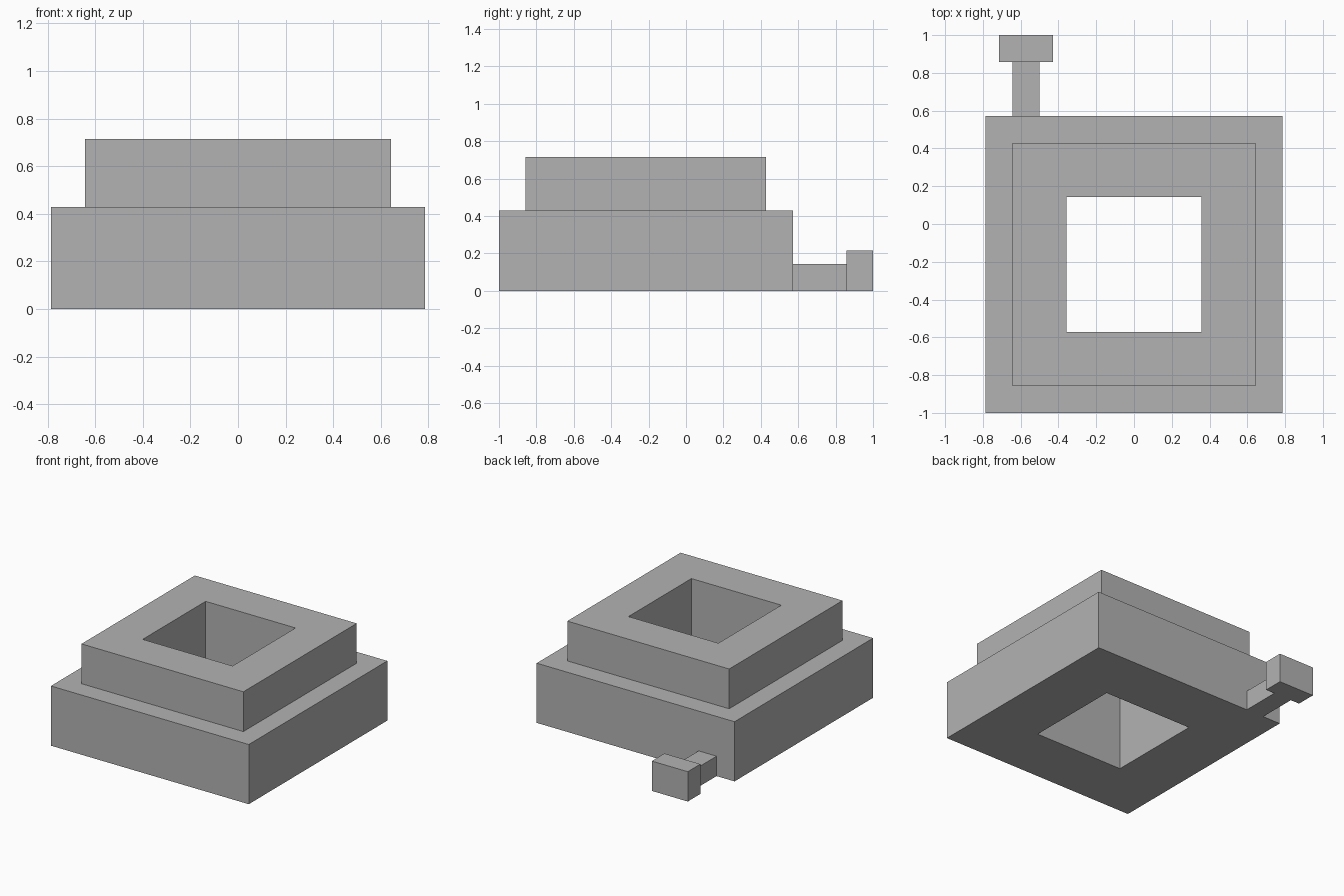
import bpy
import bmesh

cube = bpy.data.objects.get("Cube")
if cube:
    bpy.data.objects.remove(cube, do_unlink=True)

U = 1 / 14  # design grid: the longest side is 28 units

# Single grey material
grey = bpy.data.materials.new("plain grey")
grey.use_nodes = True
colour = (0.45, 0.45, 0.45, 1)
grey.diffuse_color = colour
grey.node_tree.nodes["Principled BSDF"].inputs["Base Color"].default_value = colour


def finish(name, bm):
    bmesh.ops.recalc_face_normals(bm, faces=bm.faces)
    mesh = bpy.data.meshes.new(name)
    bm.to_mesh(mesh)
    bm.free()
    mesh.materials.append(grey)
    obj = bpy.data.objects.new(name, mesh)
    bpy.context.collection.objects.link(obj)
    return obj


def stepped_ring(name, centre_y, profile):
    """Sweep a closed (half width, height) profile around a square."""
    bm = bmesh.new()
    corners = ((-1, -1), (1, -1), (1, 1), (-1, 1))
    loops = [[bm.verts.new((sx * r * U, (centre_y + sy * r) * U, z * U))
              for sx, sy in corners] for r, z in profile]
    for i, low in enumerate(loops):
        high = loops[(i + 1) % len(loops)]
        for k in range(4):
            n = (k + 1) % 4
            bm.faces.new((low[k], low[n], high[n], high[k]))
    return finish(name, bm)


def box(name, x, y, z):
    """Box spanning the given (min, max) ranges in grid units."""
    bm = bmesh.new()
    bmesh.ops.create_cube(bm, size=1)
    for v in bm.verts:
        v.co = [(a + b) / 2 * U + c * (b - a) * U
                for (a, b), c in zip((x, y, z), v.co)]
    return finish(name, bm)


# Two-tier body with a square shaft through it
stepped_ring("stepped_body", -3,
             [(11, 0), (11, 6), (9, 6), (9, 10), (5, 10), (5, 0)])

# Low stem and end block at the back
box("back_stem", (-9, -7), (8, 12), (0, 2))
box("stem_end_block", (-10, -6), (12, 14), (0, 3))
